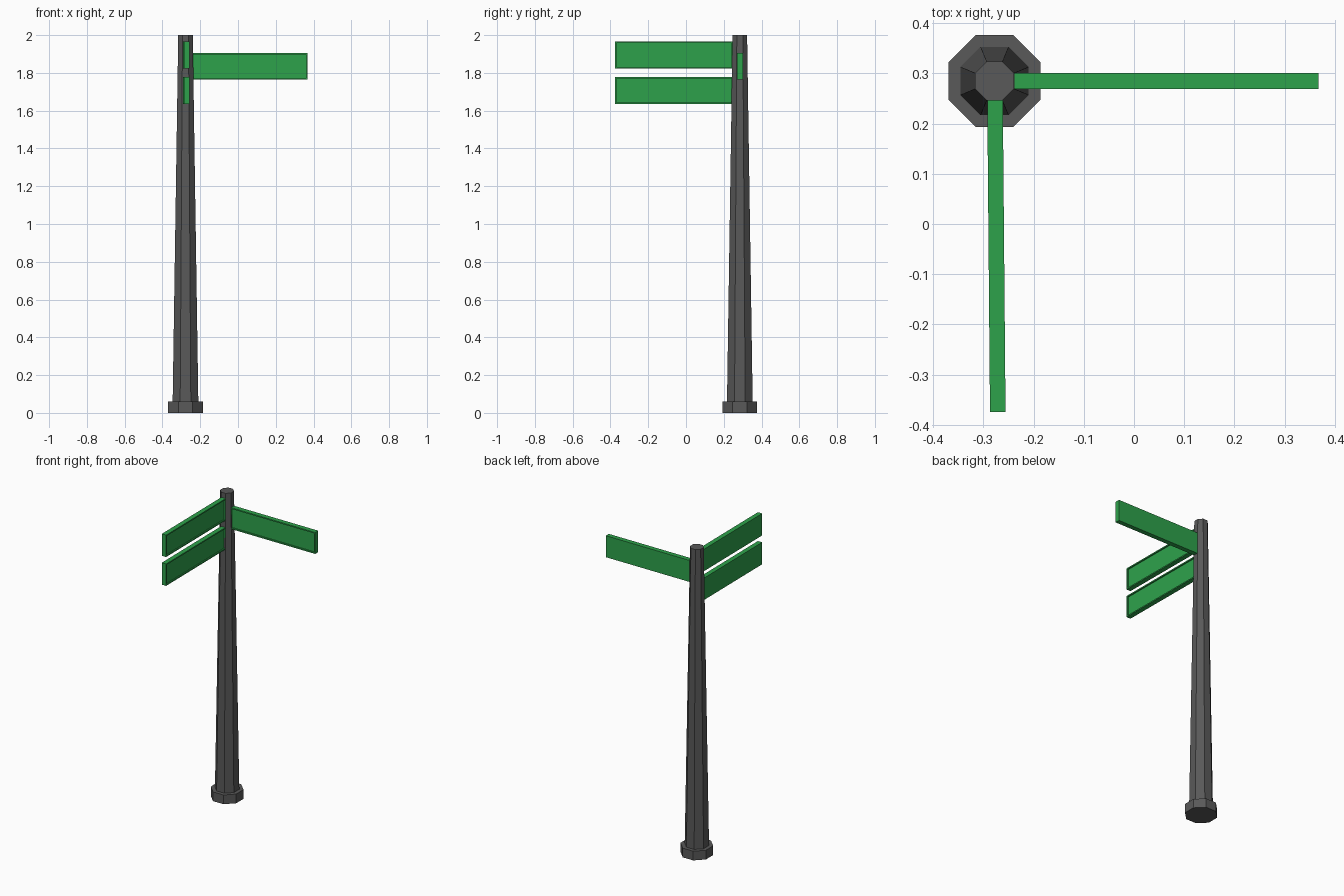
import bpy, bmesh, math
from mathutils import Matrix, Vector

if "Cube" in bpy.data.objects:
    bpy.data.objects.remove(bpy.data.objects["Cube"])

CX, CY = -0.278, 0.285  # pole axis


def material(name, rgb):
    m = bpy.data.materials.new(name)
    m.diffuse_color = (*rgb, 1)
    m.use_nodes = True
    m.node_tree.nodes["Principled BSDF"].inputs["Base Color"].default_value = m.diffuse_color
    return m


grey = material("dark grey metal", (0.1, 0.1, 0.1))
green = material("sign green", (0.027, 0.36, 0.07))


def finish(bm, name, mat):
    bmesh.ops.recalc_face_normals(bm, faces=bm.faces)
    me = bpy.data.meshes.new(name)
    bm.to_mesh(me)
    bm.free()
    me.materials.append(mat)
    ob = bpy.data.objects.new(name, me)
    bpy.context.collection.objects.link(ob)
    return ob


def octagon_post(name, half0, half1, z0, z1):
    """Eight-sided tapered post; half = distance from axis to a flat side."""
    k = 1 / math.cos(math.pi / 8)
    bm = bmesh.new()
    bmesh.ops.create_cone(
        bm, cap_ends=True, segments=8, radius1=half0 * k, radius2=half1 * k, depth=z1 - z0,
        matrix=Matrix.Translation((CX, CY, (z0 + z1) / 2)) @ Matrix.Rotation(math.pi / 8, 4, 'Z'))
    return finish(bm, name, grey)


def sign(name, start, angle, length, z0, z1, panel_side, thick=0.031):
    """Board running from start along angle, with a recessed panel on one side."""
    bm = bmesh.new()
    bmesh.ops.create_cube(bm, size=1, matrix=Matrix.Translation((length / 2, 0, (z0 + z1) / 2))
                          @ Matrix.Diagonal((length, thick, z1 - z0, 1)))
    face = [f for f in bm.faces if f.normal.y * panel_side > 0.9]
    # thin rim, then push the panel inward
    bmesh.ops.inset_region(bm, faces=face, thickness=0.008, use_even_offset=True)
    ext = bmesh.ops.extrude_discrete_faces(bm, faces=face)["faces"]
    bmesh.ops.translate(bm, verts=list({v for f in ext for v in f.verts}),
                        vec=Vector((0, -panel_side * 0.008, 0)))
    bmesh.ops.transform(bm, verts=bm.verts,
                        matrix=Matrix.Translation((*start, 0)) @ Matrix.Rotation(angle, 4, 'Z'))
    return finish(bm, name, green)


# Post and foot
octagon_post("base", 0.0915, 0.0915, 0.0, 0.06)
octagon_post("pole", 0.068, 0.0385, 0.06, 2.0)

# Sign pointing right, panel facing front
sign("right_sign", (-0.245, CY), 0, 0.613, 1.765, 1.905, -1)

# Two signs pointing forward, panels facing right
for name, z0, z1 in (("upper_front_sign", 1.824, 1.967), ("lower_front_sign", 1.636, 1.779)):
    sign(name, (-0.277, 0.25), math.radians(-89.5), 0.625, z0, z1, 1)
